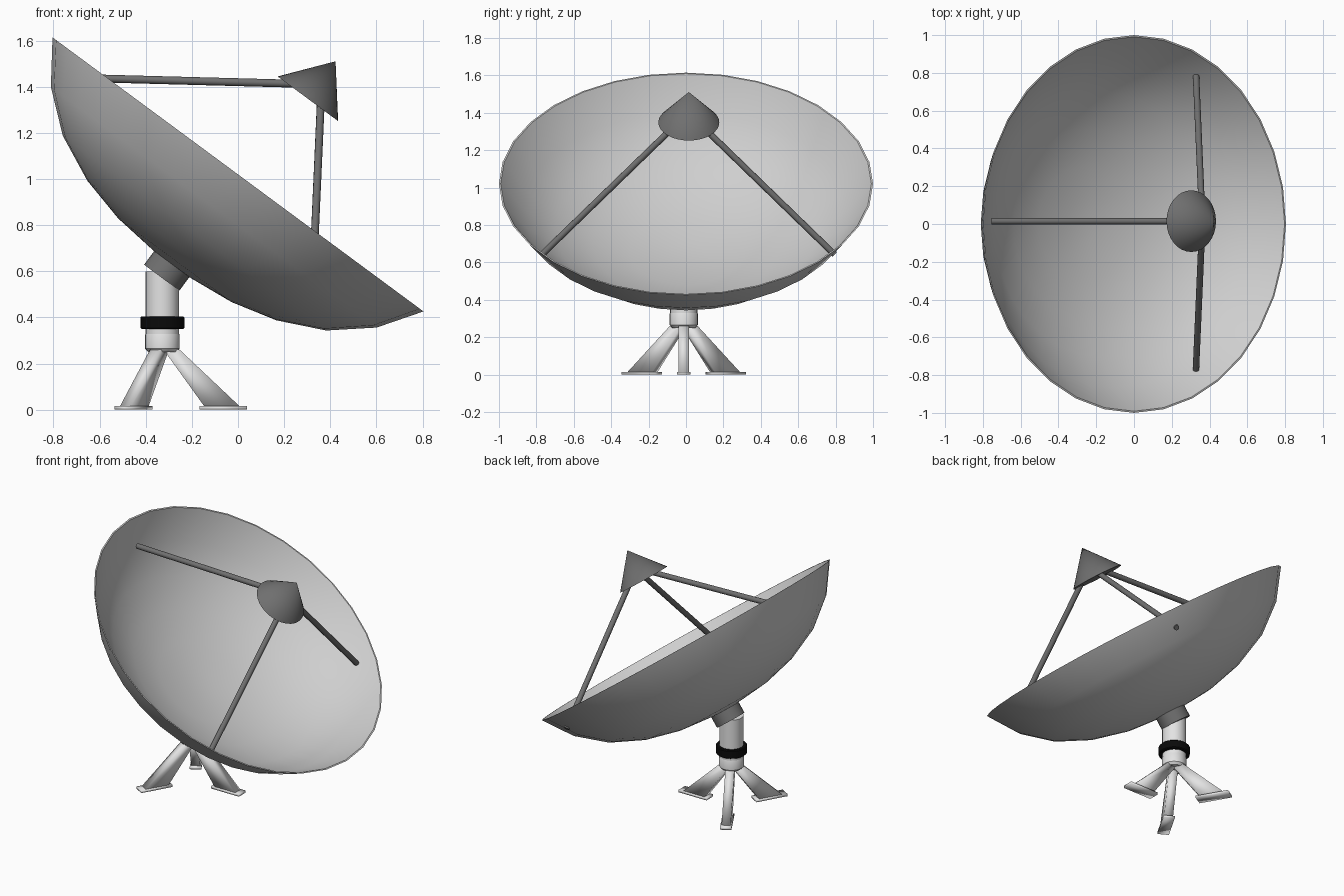
import bpy, bmesh, math
from mathutils import Vector, Matrix

if "Cube" in bpy.data.objects:
    bpy.data.objects.remove(bpy.data.objects["Cube"])


def mat(name, v):
    m = bpy.data.materials.new(name)
    m.diffuse_color = (v, v, v, 1)
    m.use_nodes = True
    m.node_tree.nodes["Principled BSDF"].inputs["Base Color"].default_value = m.diffuse_color
    return m


WHITE = mat("off_white", 0.77)
LIGHT = mat("light_grey", 0.62)
DARK = mat("dark_grey", 0.16)
BLACK = mat("black", 0.003)


def finish(name, bm, m, matrix=Matrix(), angle=35):
    bmesh.ops.recalc_face_normals(bm, faces=bm.faces)
    me = bpy.data.meshes.new(name)
    bm.to_mesh(me)
    bm.free()
    me.materials.append(m)
    me.shade_smooth()
    me.set_sharp_from_angle(angle=math.radians(angle))
    ob = bpy.data.objects.new(name, me)
    ob.matrix_world = matrix
    bpy.context.collection.objects.link(ob)
    return ob


def lathe(name, profile, segs, m, matrix=Matrix()):
    """Spin (radius, height) points round local Z; zero radius makes a pole."""
    bm = bmesh.new()
    rings = []
    for r, z in profile:
        n = segs if r else 1
        rings.append([bm.verts.new((r * math.cos(math.tau * i / segs),
                                    r * math.sin(math.tau * i / segs), z))
                      for i in range(n)])
    for a, b in zip(rings, rings[1:]):
        for i in range(segs):
            j = (i + 1) % segs
            vs = [a[i % len(a)], a[j % len(a)], b[j % len(b)], b[i % len(b)]]
            bm.faces.new(list(dict.fromkeys(vs)))
    return finish(name, bm, m, matrix)


def rod(name, a, b, r, m):
    a, b = Vector(a), Vector(b)
    d = b - a
    mx = Matrix.Translation(a) @ d.to_track_quat('Z', 'Y').to_matrix().to_4x4()
    return lathe(name, [(0, 0), (r, 0), (r, d.length), (0, d.length)], 12, m, mx)


def prism(name, outline, width, m, matrix):
    """Extrude an XZ outline symmetrically across Y, softly shaded."""
    bm = bmesh.new()
    a, b = [[bm.verts.new((x, s * width / 2, z)) for x, z in outline] for s in (-1, 1)]
    bm.faces.new(a)
    bm.faces.new(b[::-1])
    n = len(outline)
    for i in range(n):
        bm.faces.new((a[i], a[(i + 1) % n], b[(i + 1) % n], b[i]))
    return finish(name, bm, m, matrix, angle=180)


# tilted dish shell
tilt = Matrix.Rotation(math.radians(36.45), 4, 'Y')
frame = Matrix.Translation((0, 0, 1.02)) @ tilt
outer = [(0, -0.487), (0.105, -0.483), (0.306, -0.462), (0.51, -0.41),
         (0.71, -0.317), (0.878, -0.177), (1.0, 0)]
inner = [(0.991, 0), (0.868, -0.171), (0.70, -0.304), (0.503, -0.395),
         (0.302, -0.447), (0.104, -0.468), (0, -0.472)]
lathe("dish", outer + inner, 32, LIGHT, frame)

# joint behind the dish
lathe("dish_joint", [(0, -0.557), (0.095, -0.557), (0.095, -0.475), (0, -0.475)],
      24, DARK, frame)

# mast, collar and base hub
mast = Matrix.Translation((-0.328, -0.012, 0))
lathe("mast", [(0, 0.32), (0.073, 0.32), (0.073, 0.60), (0, 0.60)], 24, WHITE, mast)
lathe("collar", [(0, 0.35), (0.09, 0.35), (0.095, 0.355), (0.095, 0.40),
                 (0.09, 0.405), (0, 0.405)], 24, BLACK, mast)
lathe("base_hub", [(0, 0.25), (0.062, 0.25), (0.075, 0.265), (0.075, 0.325),
                   (0.068, 0.338), (0, 0.338)], 24, WHITE, mast)

# three tapered legs with foot plates
for i in range(3):
    mx = Matrix.Translation((-0.323, -0.012, 0)) @ Matrix.Rotation(i * math.tau / 3, 4, 'Z')
    prism(f"leg_{i + 1}", [(0.18, 0.01), (0.335, 0.01), (0.07, 0.26), (0.0, 0.26)],
          0.055, WHITE, mx)
    prism(f"foot_{i + 1}", [(0.155, 0), (0.363, 0), (0.363, 0.015), (0.155, 0.015)],
          0.07, WHITE, mx)

# receiver cone, pointing along the dish axis
lathe("receiver_cone", [(0, 0), (0.163, 0), (0, 0.202)], 32, DARK,
      Matrix.Translation((0.303, 0.015, 1.348)) @ tilt)

# three support struts
rod("upper_strut", (-0.755, 0.015, 1.44), (0.30, 0.015, 1.412), 0.017, DARK)
for side, s in (("front", -1), ("back", 1)):
    rod(f"{side}_strut", (0.328, 0.012 + s * 0.782, 0.642),
        (0.362, 0.012, 1.40), 0.017, DARK)
